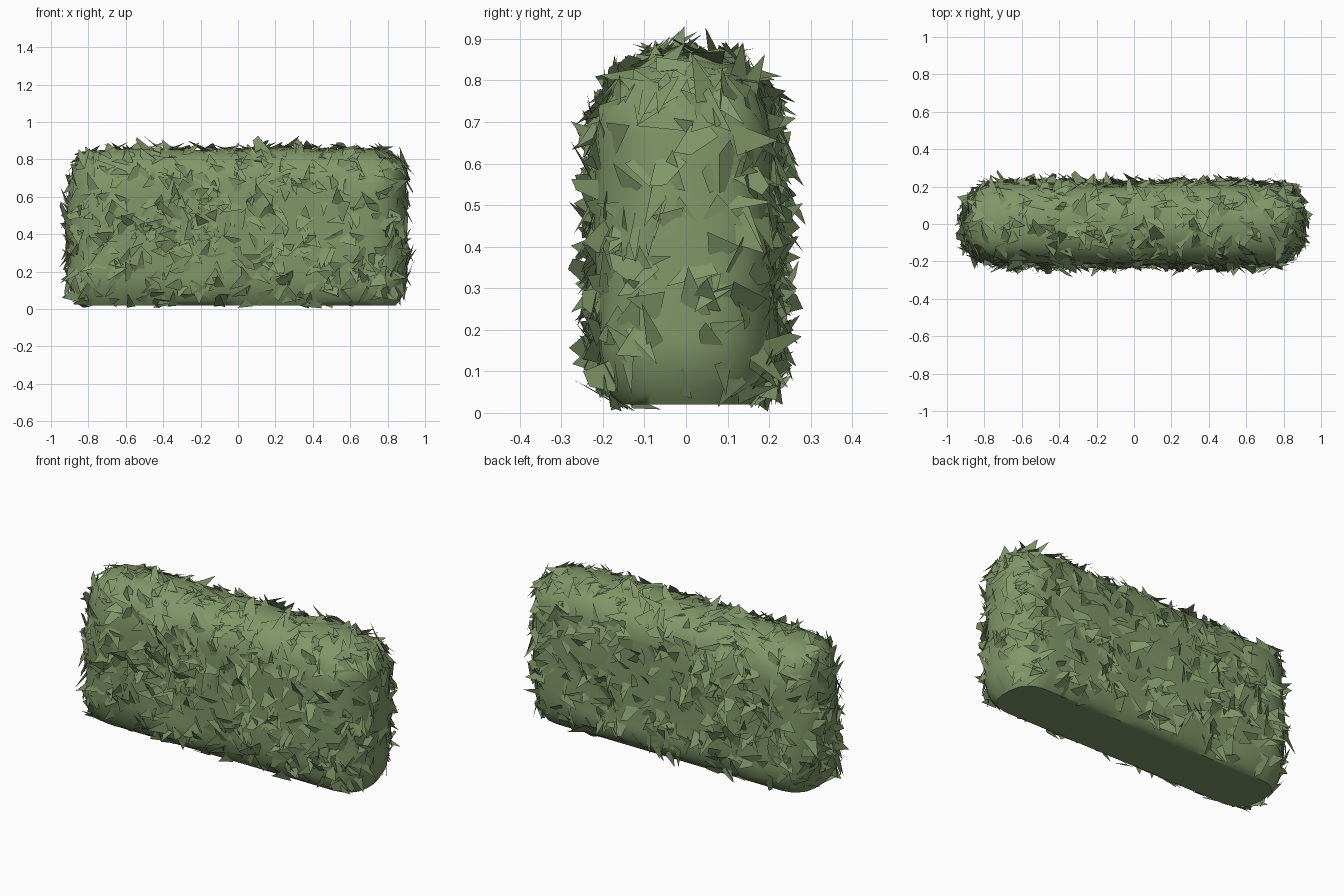
import bpy, bmesh, math, random
from mathutils import Vector, noise

random.seed(11)
if "Cube" in bpy.data.objects:
    bpy.data.objects.remove(bpy.data.objects["Cube"])

green = bpy.data.materials.new("hedge green")
green.use_nodes = True
COLOUR = (0.22, 0.31, 0.14, 1)
green.diffuse_color = COLOUR
green.node_tree.nodes["Principled BSDF"].inputs["Base Color"].default_value = COLOUR

HALF = Vector((0.905, 0.214, 0.443))
BASE, TOP = 0.02, 0.855


def add_object(name, bm):
    mesh = bpy.data.meshes.new(name)
    bm.to_mesh(mesh)
    bm.free()
    mesh.materials.append(green)
    obj = bpy.data.objects.new(name, mesh)
    bpy.context.collection.objects.link(obj)
    return obj


# Clipped bush body: well rounded block, sliced into a grid and gently lumped
core = bmesh.new()
bmesh.ops.create_cube(core, size=2)
for v in core.verts:
    v.co = Vector(a * b for a, b in zip(v.co, HALF))
    v.co.z += TOP - HALF.z
bmesh.ops.bevel(core, geom=core.edges[:], offset=0.185, segments=5,
                profile=0.5, affect='EDGES')


def slice_body(axis, positions):
    for p in positions:
        co, no = Vector(), Vector()
        co[axis], no[axis] = p, 1
        bmesh.ops.bisect_plane(core, geom=core.verts[:] + core.edges[:] + core.faces[:],
                               plane_co=co, plane_no=no)


slice_body(0, [i * 0.12 for i in range(-5, 6)])
slice_body(1, [0])
slice_body(2, [BASE] + [0.18 + i * 0.1 for i in range(6)])
core.normal_update()
for v in core.verts:
    if v.co.z > BASE + 0.001:
        v.co += v.normal * noise.noise(v.co * 5) * 0.018
    v.co.z = max(v.co.z, BASE)
core.normal_update()

# Leaf positions: spread over the body by area, leaving the underside bare
triangles = [[l.vert.co.copy() for l in t] for t in core.calc_loop_triangles()]
triangles = [t for t in triangles if max(c.z for c in t) > BASE + 0.01]
areas = [(t[1] - t[0]).cross(t[2] - t[0]).length for t in triangles]

body = add_object("hedge_body", core)
bpy.context.view_layer.objects.active = body
body.select_set(True)
bpy.ops.object.shade_smooth_by_angle(angle=math.radians(40))

# Pointed leaves: lying low on the body, base sunk in and tip lifted a little
leaves = bmesh.new()
for a, b, c in random.choices(triangles, weights=areas, k=1150):
    u, w = random.random(), random.random()
    if u + w > 1:
        u, w = 1 - u, 1 - w
    root = a + (b - a) * u + (c - a) * w
    normal = (b - a).cross(c - a).normalized()
    side = normal.orthogonal().normalized()
    spin = random.uniform(0, math.tau)
    along = side * math.cos(spin) + normal.cross(side) * math.sin(spin)
    across = normal.cross(along)
    lift = math.radians(random.triangular(2, 42, 14))
    length = random.uniform(0.07, 0.13)
    width = random.uniform(0.022, 0.045)
    roll = across + normal * random.uniform(-0.45, 0.45)
    reach = along * math.cos(lift) + normal * math.sin(lift)
    root -= normal * 0.006 + along * length * 0.4
    points = [root - roll * width, root + roll * width]
    if random.random() < 0.25:
        points.append(root + reach * length * 0.75 + roll * width * 0.8)
    points.append(root + reach * length)
    # Keep the foot of the hedge trimmed clear of the ground
    if min(p.z for p in points) > 0.003:
        leaves.faces.new([leaves.verts.new(p) for p in points])
add_object("hedge_leaves", leaves)
